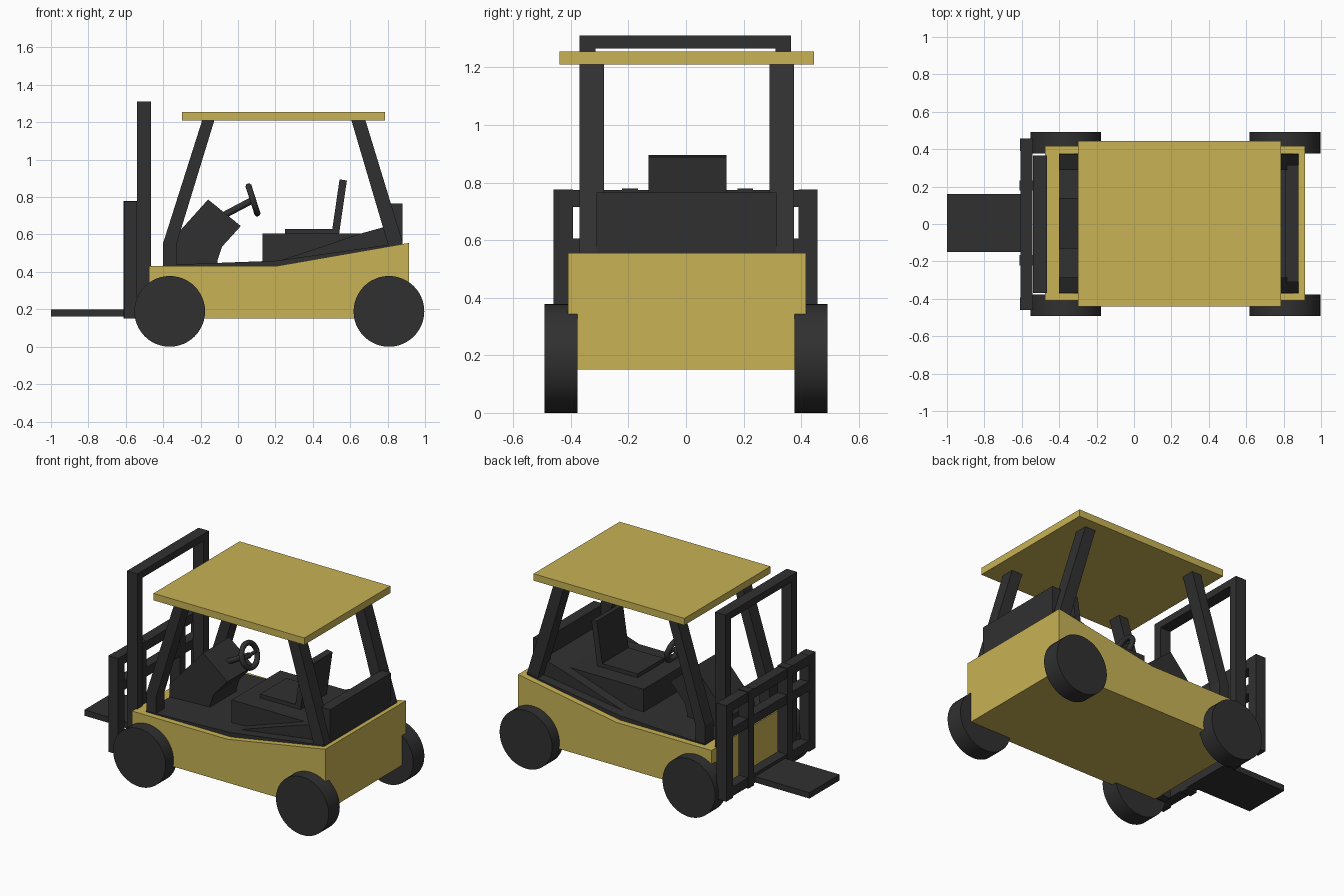
import bpy, math
from mathutils import Vector

if "Cube" in bpy.data.objects:
    bpy.data.objects.remove(bpy.data.objects["Cube"])


def material(name, rgb):
    m = bpy.data.materials.new(name)
    m.diffuse_color = (*rgb, 1)
    m.use_nodes = True
    m.node_tree.nodes["Principled BSDF"].inputs["Base Color"].default_value = m.diffuse_color
    return m


DARK = material("dark", (0.03, 0.03, 0.03))
YELLOW = material("yellow", (0.58, 0.45, 0.09))


def prism(name, profile, y0, y1, mat=DARK):
    """Extrude an (x, z) side profile from y0 to y1."""
    n = len(profile)
    verts = [(x, y, z) for y in (y0, y1) for x, z in profile]
    faces = [tuple(range(n)), tuple(range(2 * n - 1, n - 1, -1))]
    faces += [(i, i + n, (i + 1) % n + n, (i + 1) % n) for i in range(n)]
    me = bpy.data.meshes.new(name)
    me.from_pydata(verts, [], faces)
    me.materials.append(mat)
    ob = bpy.data.objects.new(name, me)
    bpy.context.collection.objects.link(ob)
    # make all normals point outwards
    bpy.context.view_layer.objects.active = ob
    ob.select_set(True)
    bpy.ops.object.mode_set(mode='EDIT')
    bpy.ops.mesh.select_all(action='SELECT')
    bpy.ops.mesh.normals_make_consistent(inside=False)
    bpy.ops.object.mode_set(mode='OBJECT')
    ob.select_set(False)
    return ob


def box(name, x0, x1, y0, y1, z0, z1, mat=DARK):
    return prism(name, [(x0, z0), (x1, z0), (x1, z1), (x0, z1)], y0, y1, mat)


def finish(name):
    ob = bpy.context.object
    ob.name = name
    ob.data.materials.append(DARK)
    bpy.ops.object.shade_smooth_by_angle(angle=math.radians(40))
    ob.select_set(False)


def rod(name, a, b, r, sides=20):
    a, b = Vector(a), Vector(b)
    bpy.ops.mesh.primitive_cylinder_add(
        vertices=sides, radius=r, depth=(b - a).length, location=(a + b) / 2,
        rotation=(b - a).to_track_quat('Z', 'Y').to_euler())
    finish(name)


# Chassis with rising tail, and the dark cab insert
prism("chassis", [(-.475, .15), (.915, .15), (.915, .555), (.21, .432), (-.475, .432)],
      -.41, .417, YELLOW)
prism("cab_floor", [(-.40, .3), (.88, .3), (.88, .556), (.21, .46), (-.40, .437)], -.372, .378)
prism("rear_deck", [(.21, .4), (.84, .4), (.84, .645), (.80, .645), (.65, .603), (.21, .455)],
      -.31, .315)
box("rear_counterweight", .81, .88, -.31, .315, .45, .765)

# Seat
box("seat_base", .13, .66, -.25, .25, .42, .605)
box("seat_cushion", .25, .53, -.13, .14, .60, .63)
prism("seat_back", [(.50, .60), (.54, .60), (.582, .888), (.543, .895)], -.13, .14)

# Dashboard and steering
prism("dashboard", [(-.40, .42), (-.11, .42), (-.11, .46), (-.085, .535), (.015, .645),
                    (-.16, .787), (-.40, .52)], -.13, .14)
hub, axis = Vector((.08, .003, .785)), Vector((.15, 0, .048)).normalized()
rod("steering_column", (-.09, .003, .695), hub, .018)
bpy.ops.mesh.primitive_torus_add(major_radius=.075, minor_radius=.017, major_segments=32,
                                 minor_segments=10, location=hub,
                                 rotation=axis.to_track_quat('Z', 'Y').to_euler())
finish("steering_wheel")
rod("steering_spoke", hub - Vector((0, .075, 0)), hub + Vector((0, .075, 0)), .011, 10)

# Roof and its pillars
box("roof", -.30, .785, -.44, .445, 1.21, 1.255, YELLOW)
for side, (y0, y1) in {"right": (-.37, -.285), "left": (.29, .375)}.items():
    prism("front_pillar_" + side, [(-.40, .42), (-.33, .42), (-.33, .545), (-.125, 1.215),
                                   (-.19, 1.215), (-.40, .555)], y0, y1)
    prism("rear_pillar_" + side, [(.81, .52), (.88, .53), (.88, .56), (.68, 1.215),
                                  (.605, 1.215)], y0, y1)

# Mast
for side, y in (("right", -.37), ("left", .31)):
    box("mast_post_" + side, -.54, -.465, y, y + .055, .15, 1.31)
box("mast_top_bar", -.54, -.465, -.37, .365, 1.265, 1.31)

# Fork carriage
for side, y in (("right", -.46), ("left", .39)):
    box("carriage_post_" + side, -.61, -.54, y, y + .067, .15, .775)
for side, y in (("right", -.222), ("left", .178)):
    box("carriage_upright_" + side, -.612, -.54, y, y + .055, .15, .779)
for part, z0, z1 in (("bottom", .16, .22), ("middle", .545, .605), ("top", .715, .774)):
    box("carriage_rail_" + part, -.608, -.542, -.42, .42, z0, z1)
box("fork_plate", -1.0, -.55, -.15, .16, .162, .2)

# Wheels
for end, x in (("front", -.365), ("rear", .807)):
    for side, s in (("right", -1), ("left", 1)):
        rod(f"{end}_wheel_{side}", (x, s * .377, .189), (x, s * .492, .189), .189, 48)
